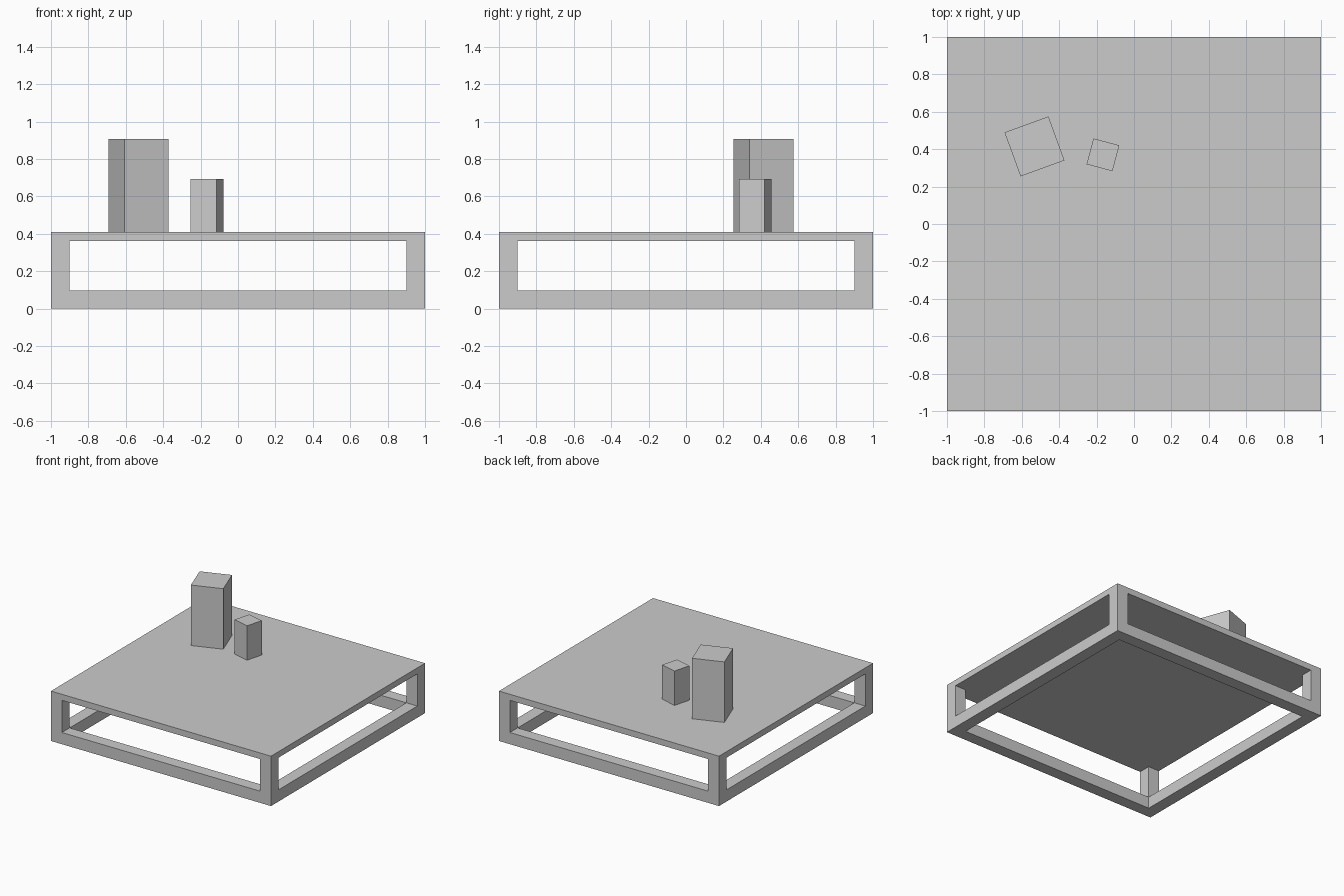
import bpy, bmesh
from math import radians

if "Cube" in bpy.data.objects:
    bpy.data.objects.remove(bpy.data.objects["Cube"])

TOP, UNDER, RAIL, LEG = 0.41, 0.36, 0.096, 0.1


def box(name, x, y, z0, z1, sx, sy, turn=0):
    """Box standing from z0 to z1, turned about z in degrees."""
    bpy.ops.mesh.primitive_cube_add(size=1, location=(x, y, (z0 + z1) / 2),
                                    rotation=(0, 0, radians(turn)))
    ob = bpy.context.object
    ob.name = name
    ob.scale = (sx, sy, z1 - z0)
    return ob


def square_ring(name, outer, width, z0, z1):
    """Mitred square frame: a rectangular section carried round four corners."""
    bm = bmesh.new()
    i = outer - width
    section = [(outer, z0), (outer, z1), (i, z1), (i, z0)]
    corners = [(1, 1), (-1, 1), (-1, -1), (1, -1)]
    loops = [[bm.verts.new((cx * r, cy * r, z)) for r, z in section] for cx, cy in corners]
    for k in range(4):
        a, b = loops[k], loops[(k + 1) % 4]
        for j in range(4):
            n = (j + 1) % 4
            bm.faces.new((a[j], b[j], b[n], a[n]))
    bmesh.ops.recalc_face_normals(bm, faces=bm.faces[:])
    me = bpy.data.meshes.new(name)
    bm.to_mesh(me)
    bm.free()
    ob = bpy.data.objects.new(name, me)
    bpy.context.collection.objects.link(ob)
    return ob


# Table: top slab, bottom rail frame, corner legs
box("table_top", 0, 0, UNDER, TOP, 2, 2)
square_ring("bottom_rails", 1, LEG, 0, RAIL)
c = 1 - LEG / 2
for side, sx in (("left", -1), ("right", 1)):
    for end, sy in (("front", -1), ("back", 1)):
        box(f"{end}_{side}_leg", sx * c, sy * c, RAIL, UNDER, LEG, LEG)

# Blocks standing on the table
box("tall_block", -0.532, 0.415, TOP, 0.907, 0.25, 0.25, 20)
box("small_block", -0.166, 0.37, TOP, 0.693, 0.143, 0.143, -15)
